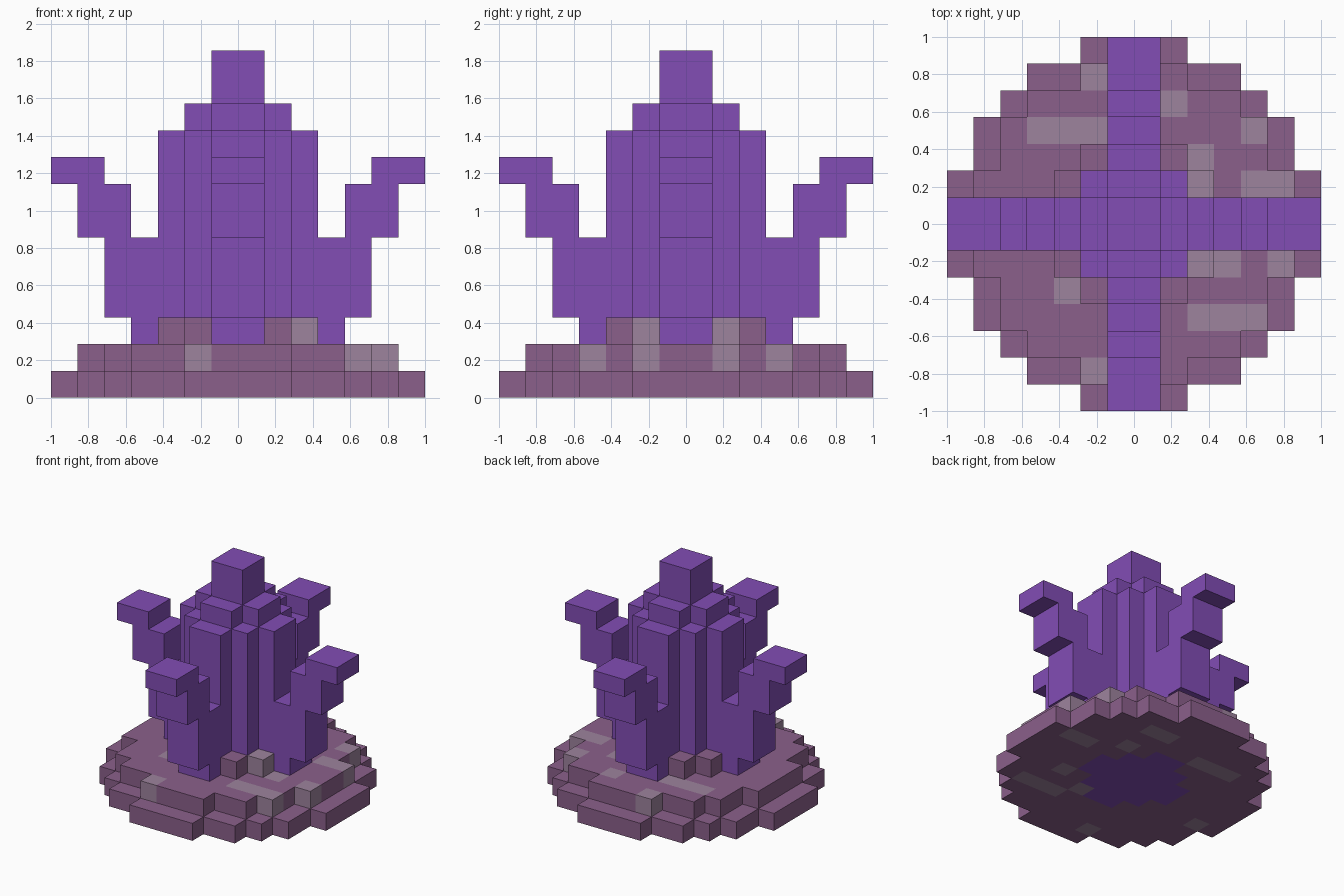
import bpy
import bmesh
from mathutils import Vector

U = 1 / 7  # edge length of one block

if "Cube" in bpy.data.objects:
    bpy.data.objects.remove(bpy.data.objects["Cube"], do_unlink=True)


def make_material(name, rgb):
    linear = [((c / 255 + 0.055) / 1.055) ** 2.4 for c in rgb] + [1.0]
    mat = bpy.data.materials.new(name)
    mat.use_nodes = True
    mat.diffuse_color = linear
    mat.node_tree.nodes["Principled BSDF"].inputs["Base Color"].default_value = linear
    return mat


MATERIALS = [
    make_material("violet_crystal", (130, 77, 181)),
    make_material("mauve_soil", (139, 96, 139)),
    make_material("pale_stone", (157, 131, 157)),
]
VIOLET, MAUVE, PALE = range(3)

blocks = {}  # (x, y, z) -> (part, colour)


def fill(part, colour, xs, ys, zs):
    for x in range(*xs):
        for y in range(*ys):
            for z in range(*zs):
                blocks[x, y, z] = (part, colour)


def disc(part, colour, half_widths, z):
    """Stepped round layer, half widths listed from the middle row outwards."""
    for row, w in enumerate(half_widths):
        for y in (row, -row - 1):
            fill(part, colour, (-w, w), (y, y + 1), (z, z + 1))


def stones(z, patches):
    """Recolour runs of blocks in a layer: first x, end x, row y."""
    for x0, x1, y in patches:
        for x in range(x0, x1):
            blocks[x, y, z] = (blocks[x, y, z][0], PALE)


# Stepped ground and the rubble around the foot
disc("ground_lower", MAUVE, (7, 7, 6, 6, 5, 4, 2), 0)
disc("ground_upper", MAUVE, (6, 6, 5, 5, 4, 2), 1)
disc("rubble", MAUVE, (4, 3, 2, 1), 2)
stones(0, [(-4, -1, 3), (2, 5, -4), (4, 6, 1), (2, 3, 2), (1, 3, 4),
           (3, 4, -2), (1, 2, -3), (-2, -1, -6), (-6, -5, -2)])
stones(1, [(-2, -1, 5), (1, 2, 4), (-4, -1, 3), (4, 5, 3), (2, 3, 2), (4, 6, 1),
           (3, 4, -2), (5, 6, -2), (-3, -2, -3), (2, 5, -4), (-2, -1, -6)])
stones(2, [(2, 3, 1), (2, 3, -2)])

# Trunk: square core with a wider cross, rising from the underside
fill("trunk", VIOLET, (-2, 2), (-2, 2), (0, 10))
fill("trunk", VIOLET, (-3, 3), (-1, 1), (0, 10))
fill("trunk", VIOLET, (-1, 1), (-3, 3), (0, 10))

# Crown
fill("crown", VIOLET, (-2, 2), (-1, 1), (10, 11))
fill("crown", VIOLET, (-1, 1), (-2, 2), (10, 11))
fill("crown", VIOLET, (-1, 1), (-1, 1), (11, 13))

# Four stepped arms: (inner, outer) reach and (bottom, top) height
for reach, height in (((3, 4), (2, 3)), ((3, 5), (3, 6)), ((4, 6), (6, 8)), ((5, 7), (8, 9))):
    mirrored = (-reach[1], -reach[0])
    fill("left_arm", VIOLET, reach, (-1, 1), height)
    fill("right_arm", VIOLET, mirrored, (-1, 1), height)
    fill("back_arm", VIOLET, (-1, 1), reach, height)
    fill("front_arm", VIOLET, (-1, 1), mirrored, height)


def build(part):
    """Mesh the outer faces of every block in one part."""
    bm = bmesh.new()
    corners = {}

    def vert(p):
        key = tuple(round(c) for c in p)
        if key not in corners:
            corners[key] = bm.verts.new(Vector(key) * U)
        return corners[key]

    for cell, (owner, colour) in blocks.items():
        if owner != part:
            continue
        centre = Vector(cell) + Vector((0.5, 0.5, 0.5))
        for axis in range(3):
            for sign in (-1, 1):
                normal = Vector((0, 0, 0))
                normal[axis] = sign
                if tuple(int(c + n) for c, n in zip(cell, normal)) in blocks:
                    continue
                a = Vector((0, 0, 0))
                a[(axis + 1) % 3] = 1
                b = normal.cross(a)
                mid = centre + normal / 2
                ring = [mid + (a * i + b * j) / 2
                        for i, j in ((-1, -1), (1, -1), (1, 1), (-1, 1))]
                face = bm.faces.new([vert(p) for p in ring])
                face.material_index = colour

    mesh = bpy.data.meshes.new(part)
    bm.to_mesh(mesh)
    bm.free()
    for mat in MATERIALS:
        mesh.materials.append(mat)
    bpy.context.collection.objects.link(bpy.data.objects.new(part, mesh))


for part in sorted({owner for owner, _ in blocks.values()}):
    build(part)
